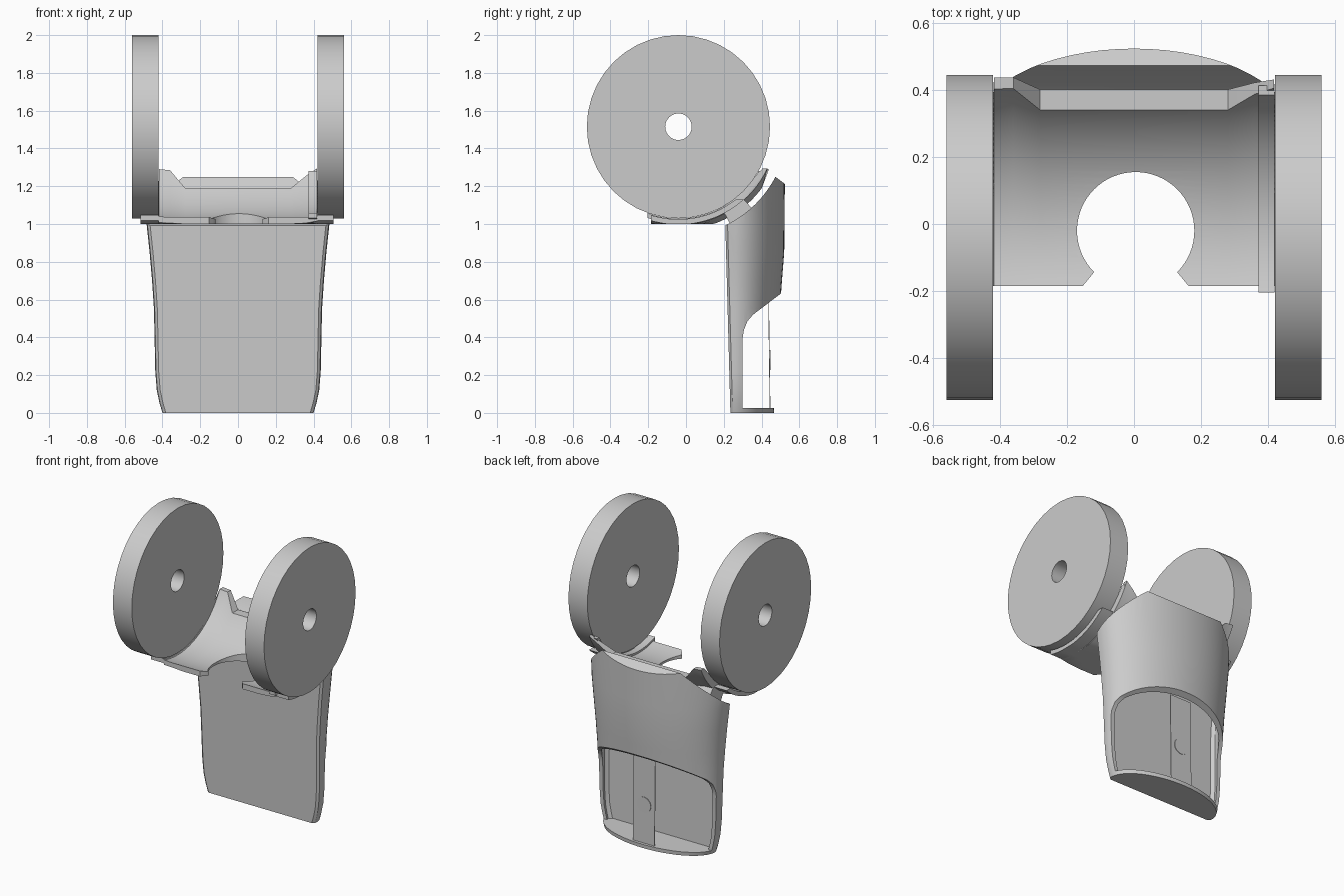
import bpy, bmesh, math
from mathutils import Vector

if "Cube" in bpy.data.objects:
    bpy.data.objects.remove(bpy.data.objects["Cube"])

grey = bpy.data.materials.new("light_grey")
grey.use_nodes = True
grey.diffuse_color = (0.6, 0.6, 0.6, 1)
grey.node_tree.nodes["Principled BSDF"].inputs["Base Color"].default_value = (0.6, 0.6, 0.6, 1)

AXLE_Y, AXLE_Z = -0.04, 1.515


def loft(name, rings, loop=False):
    """Skin a list of equal-length point rings; cap the ends unless looped."""
    bm = bmesh.new()
    vs = [[bm.verts.new(p) for p in ring] for ring in rings]
    n = len(vs[0])
    pairs = list(zip(vs, vs[1:])) + ([(vs[-1], vs[0])] if loop else [])
    for a, b in pairs:
        for i in range(n):
            j = (i + 1) % n
            bm.faces.new((a[i], a[j], b[j], b[i]))
    if not loop:
        bm.faces.new(vs[0])
        bm.faces.new(vs[-1])
    bmesh.ops.recalc_face_normals(bm, faces=bm.faces)
    me = bpy.data.meshes.new(name)
    bm.to_mesh(me)
    bm.free()
    me.materials.append(grey)
    ob = bpy.data.objects.new(name, me)
    bpy.context.collection.objects.link(ob)
    return ob


def prism_x(name, profile, x0, x1):
    return loft(name, [[(x, y, z) for y, z in profile] for x in (x0, x1)])


def prism_z(name, outline, z0, z1):
    return loft(name, [[(x, y, z) for x, y in outline] for z in (z0, z1)])


def circle(cx, cy, r, n):
    return [(cx + r * math.cos(2 * math.pi * i / n), cy + r * math.sin(2 * math.pi * i / n))
            for i in range(n)]


def activate(ob):
    bpy.ops.object.select_all(action='DESELECT')
    ob.select_set(True)
    bpy.context.view_layer.objects.active = ob


def cut(ob, cutter):
    cutter.hide_render = True
    mod = ob.modifiers.new("cut", 'BOOLEAN')
    mod.operation, mod.solver, mod.object = 'DIFFERENCE', 'EXACT', cutter
    activate(ob)
    bpy.ops.object.modifier_apply(modifier=mod.name)
    bpy.data.objects.remove(cutter)


def smooth(ob, angle=30):
    activate(ob)
    bpy.ops.object.shade_smooth_by_angle(angle=math.radians(angle))


def interp(keys, z):
    for (za, a), (zb, b) in zip(keys, keys[1:]):
        if z <= zb:
            return a + (b - a) * (z - za) / (zb - za)
    return keys[-1][1]


# Wheels: thick discs with a small axle hole
def wheel(name, x0, x1):
    rings = []
    for i in range(40):
        a = 2 * math.pi * i / 40
        rings.append([(x, AXLE_Y + r * math.sin(a), AXLE_Z + r * math.cos(a))
                      for x, r in ((x0, 0.07), (x0, 0.485), (x1, 0.485), (x1, 0.07))])
    smooth(loft(name, rings, loop=True))


wheel("right_disc", -0.56, -0.42)
wheel("left_disc", 0.42, 0.56)

# Body: flat front, half-elliptical back
WIDTH = [(0, 0.40), (0.05, 0.415), (0.12, 0.43), (0.22, 0.438), (0.55, 0.445),
         (0.7, 0.455), (0.85, 0.468), (1.0, 0.484), (1.4, 0.50)]
BACK = [(0, 0.465), (0.6, 0.50), (0.85, 0.52), (1.4, 0.525)]
FRONT = [(0, 0.235), (1.0, 0.208), (1.4, 0.20)]


def outline(z, inset=0.0):
    w = interp(WIDTH, z) - inset
    yf = interp(FRONT, z) + inset
    yb = interp(BACK, z) - inset
    yc = max(0.26, yf + 0.02)
    pts = [(w * math.cos(math.pi * i / 32), yc + (yb - yc) * math.sin(math.pi * i / 32))
           for i in range(33)]
    pts += [(-w + 0.004, yf + 0.012), (-w + 0.018, yf), (w - 0.018, yf), (w - 0.004, yf + 0.012)]
    return [(x, y, z) for x, y in pts]


body = loft("body_shell", [outline(z) for z, _ in WIDTH])
cut(body, prism_x("saddle_cutter", circle(AXLE_Y, AXLE_Z, 0.578, 96), -1, 1))

# Slope the rear rim down outwards
bm = bmesh.new()
bm.from_mesh(body.data)
res = bmesh.ops.bisect_plane(bm, geom=bm.verts[:] + bm.edges[:] + bm.faces[:],
                             plane_co=Vector((0, 0.48, 1.245)), plane_no=Vector((0, 0.6, 0.8)),
                             clear_outer=True)
bmesh.ops.holes_fill(bm, edges=[e for e in bm.edges if e.is_boundary])
bmesh.ops.recalc_face_normals(bm, faces=bm.faces)
bm.to_mesh(body.data)
bm.free()

# Hollow inside and the large rear window
cut(body, loft("cavity_cutter", [outline(z, 0.03) for z in (0.025, 0.06, 0.12, 0.22, 0.55, 0.78)]))
cut(body, prism_x("window_cutter", [(0.30, 0.025), (0.30, 0.40), (0.307, 0.44), (0.325, 0.485),
                                    (0.355, 0.52), (0.50, 0.63), (0.70, 0.74), (0.70, 0.025)], -1, 1))
smooth(body)

# Thin upright strip with a small round button inside the window
prism_x("window_strip", [(0.443, 0.015), (0.447, 0.015), (0.439, 0.62), (0.435, 0.62)], -0.08, 0.08)
button = loft("strip_button", [[(x, y, z) for x, z in circle(0, 0.28, 0.052, 24)]
                               for y in (0.440, 0.447)])
smooth(button)


# Saddle: curved cradle under the discs, profile swept along x
def saddle_ring(x, z_top, r_in, r_out, y_start=-0.185):
    def arc(r, floor):
        a0 = math.asin((y_start - AXLE_Y) / r)
        a1 = math.acos((AXLE_Z - z_top) / r)
        pts = []
        for i in range(29):
            a = a0 + (a1 - a0) * i / 28
            pts.append((x, AXLE_Y + r * math.sin(a), max(floor, AXLE_Z - r * math.cos(a))))
        return pts
    return arc(r_in, 0) + arc(r_out, 1.0)[::-1]


STATIONS = [(-0.515, 1.13, 0.49, 0.518), (-0.422, 1.13, 0.49, 0.518), (-0.418, 1.29, 0.497, 0.528),
            (-0.36, 1.285, 0.5, 0.53), (-0.28, 1.19, 0.5, 0.548), (0.28, 1.19, 0.5, 0.548),
            (0.36, 1.255, 0.5, 0.53), (0.418, 1.295, 0.497, 0.52), (0.422, 1.13, 0.49, 0.518),
            (0.505, 1.13, 0.49, 0.518)]
saddle = loft("saddle", [saddle_ring(*s) for s in STATIONS])
cut(saddle, prism_z("round_notch_cutter", circle(0.005, -0.02, 0.175, 64), 0.8, 1.3))
cut(saddle, prism_z("notch_mouth_cutter", [(-0.12, -0.145), (-0.165, -0.2), (0.175, -0.2), (0.13, -0.145),
                                           (0.1, -0.08), (-0.1, -0.08)], 0.8, 1.3))
smooth(saddle)

# Raised guide beside the left disc
smooth(loft("saddle_guide", [saddle_ring(x, 1.28, 0.486, 0.51, -0.205) for x in (0.372, 0.419)]))

# Neck joining the saddle to the body
neck = []
for x in (-0.42, 0.42):
    neck.append([(x, AXLE_Y + r * math.sin(a), AXLE_Z - r * math.cos(a))
                 for r, s in ((0.51, 1), (0.59, -1))
                 for a in [math.radians(28 + 14 * (i if s > 0 else 8 - i) / 8) for i in range(9)]])
smooth(loft("neck", neck))
